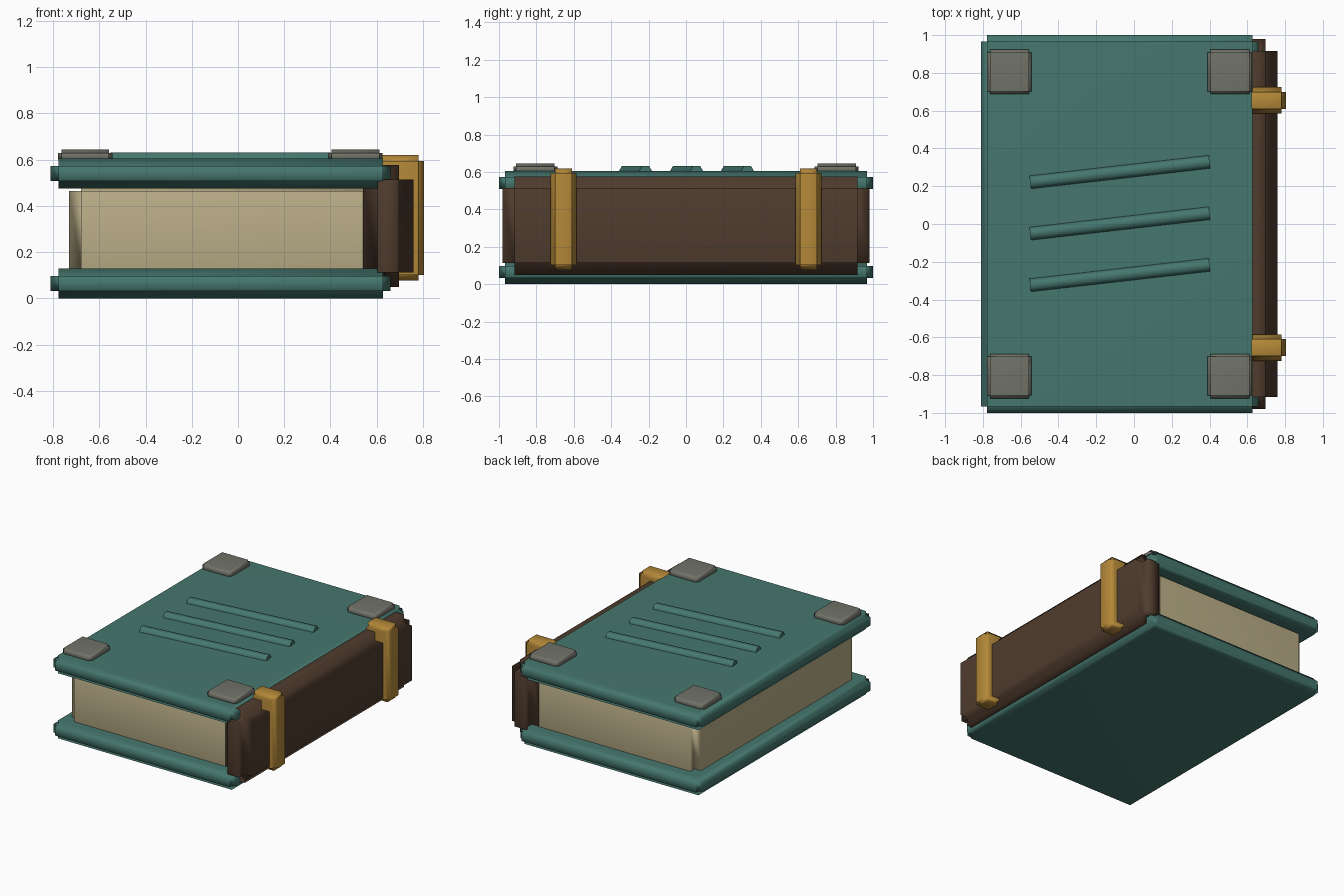
import bpy, bmesh, math

if "Cube" in bpy.data.objects:
    bpy.data.objects.remove(bpy.data.objects["Cube"])


def material(name, rgb):
    m = bpy.data.materials.new(name)
    m.diffuse_color = (*rgb, 1)
    m.use_nodes = True
    m.node_tree.nodes["Principled BSDF"].inputs["Base Color"].default_value = m.diffuse_color
    return m


TEAL = material("teal cover", (0.060, 0.185, 0.155))
PAPER = material("old paper", (0.50, 0.43, 0.25))
BROWN = material("brown leather", (0.080, 0.045, 0.027))
GOLD = material("gold", (0.46, 0.25, 0.040))
GREY = material("grey metal", (0.165, 0.170, 0.140))


def finish(name, bm, mat):
    me = bpy.data.meshes.new(name)
    bm.to_mesh(me)
    bm.free()
    me.materials.append(mat)
    for p in me.polygons:
        p.use_smooth = True
    ob = bpy.data.objects.new(name, me)
    bpy.context.collection.objects.link(ob)
    return ob


def stepped_box(name, x, y, z, step, mat):
    """Box given by its ranges, with every edge cut in as a square step."""
    bm = bmesh.new()
    bmesh.ops.create_cube(bm, size=1)
    for v in bm.verts:
        v.co = [sum(r) / 2 + c * (r[1] - r[0]) for c, r in zip(v.co, (x, y, z))]
    ob = finish(name, bm, mat)
    b = ob.modifiers.new("step", 'BEVEL')
    b.width, b.segments, b.profile = step, 2, 0.0
    b.limit_method = 'NONE'
    ob.modifiers.new("normals", 'WEIGHTED_NORMAL')
    return ob


# covers
stepped_box("bottom_cover", (-0.81, 0.66), (-1, 1), (0, 0.13), 0.033, TEAL)
stepped_box("top_cover", (-0.81, 0.66), (-1, 1), (0.475, 0.605), 0.033, TEAL)

# page block and spine
stepped_box("pages", (-0.73, 0.59), (-0.92, 0.92), (0.08, 0.515), 0.05, PAPER)
stepped_box("spine", (0.54, 0.76), (-0.98, 0.98), (0.05, 0.577), 0.063, BROWN)

# metal bands round the spine
for side, y in (("front", -0.655), ("back", 0.655)):
    stepped_box(side + "_spine_band", (0.597, 0.805), (y - 0.07, y + 0.07),
                (0.077, 0.62), 0.025, GOLD)

# corner plates on the top cover
for i, cx in enumerate((-0.66, 0.508)):
    for j, cy in enumerate((-0.805, 0.805)):
        stepped_box(f"corner_plate_{i * 2 + j + 1}", (cx - 0.118, cx + 0.118),
                    (cy - 0.118, cy + 0.118), (0.585, 0.645), 0.015, GREY)

# slanted six-sided ridges on the top cover
for i, cy in enumerate((-0.27, 0.003, 0.275)):
    bm = bmesh.new()
    bmesh.ops.create_cone(bm, cap_ends=True, segments=6, radius1=0.038,
                          radius2=0.038, depth=0.955)
    ob = finish(f"cover_ridge_{i + 1}", bm, TEAL)
    # bring a flat side to the top, lay it along x, then slant it
    for v in ob.data.vertices:
        x, y, z = v.co
        a = math.atan2(y, x) + math.radians(30)
        r = math.hypot(x, y)
        v.co = (z, r * math.cos(a), r * math.sin(a))
    # keep a true flat top whatever the starting angle of the ring
    top = max(v.co.z for v in ob.data.vertices)
    if top > 0.037:
        for v in ob.data.vertices:
            v.co = (v.co.x, v.co.z, -v.co.y)
    ob.location = (-0.075, cy, 0.599)
    ob.rotation_euler = (0, 0, math.radians(6.5))
    bpy.ops.object.select_all(action='DESELECT')
    ob.select_set(True)
    bpy.context.view_layer.objects.active = ob
    bpy.ops.object.shade_smooth_by_angle(angle=math.radians(65))
